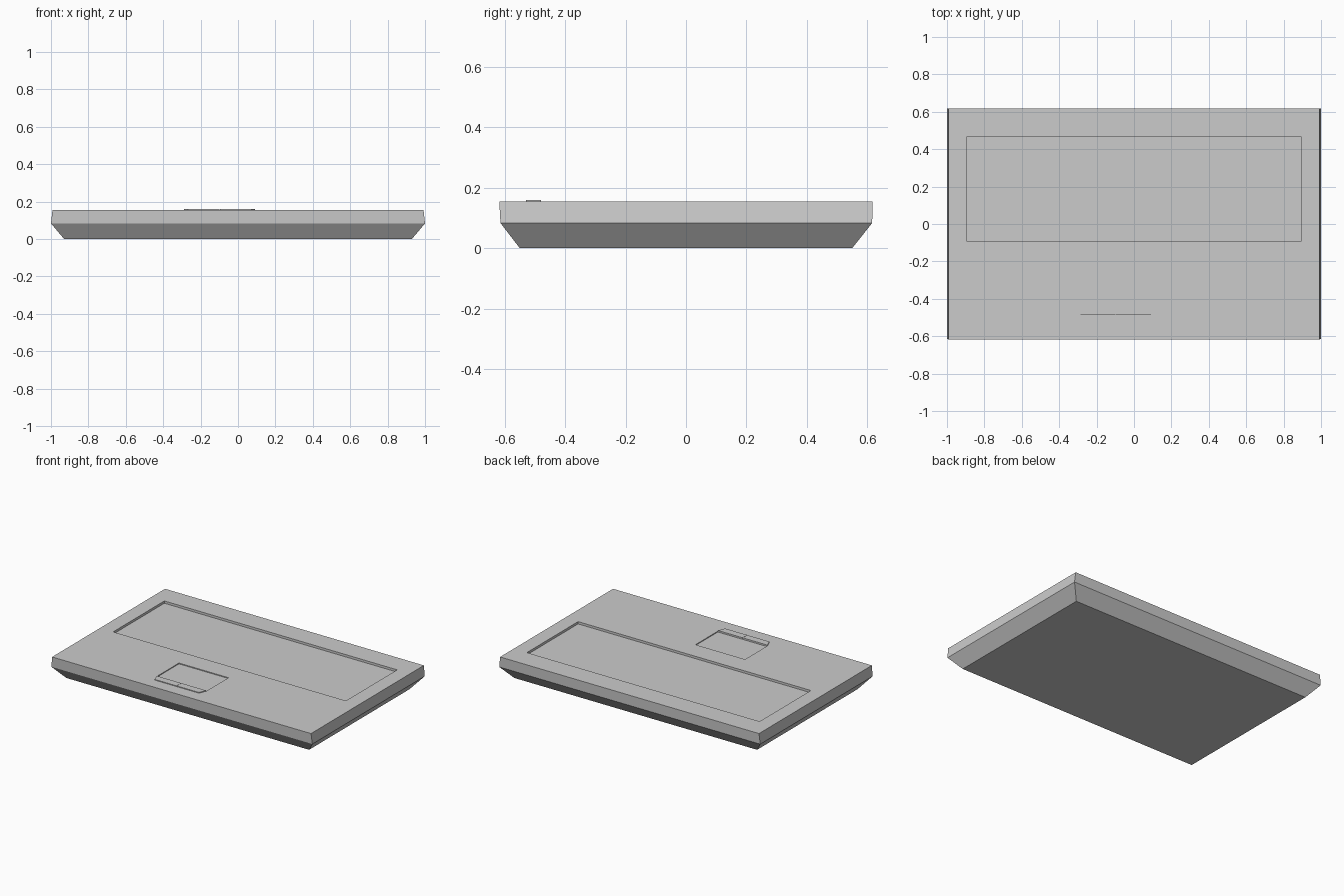
import bpy, bmesh

if "Cube" in bpy.data.objects:
    bpy.data.objects.remove(bpy.data.objects["Cube"])


def loft(name, rings):
    """Closed solid from stacked rings of points, bottom to top."""
    bm = bmesh.new()
    loops = [[bm.verts.new(p) for p in ring] for ring in rings]
    n = len(loops[0])
    for low, high in zip(loops, loops[1:]):
        for i in range(n):
            j = (i + 1) % n
            bm.faces.new((low[i], low[j], high[j], high[i]))
    bm.faces.new(loops[0][::-1])
    bm.faces.new(loops[-1])
    bmesh.ops.recalc_face_normals(bm, faces=bm.faces)
    mesh = bpy.data.meshes.new(name)
    bm.to_mesh(mesh)
    bm.free()
    ob = bpy.data.objects.new(name, mesh)
    bpy.context.collection.objects.link(ob)
    return ob


def rect(x0, x1, y0, y1, z):
    return [(x0, y0, z), (x1, y0, z), (x1, y1, z), (x0, y1, z)]


TOP = 0.155

# Tray-shaped base: narrow bottom, widest at mid height, near-vertical rim
base = loft("base", [
    rect(-0.93, 0.93, -0.55, 0.55, 0),
    rect(-1.0, 1.0, -0.614, 0.616, 0.083),
    rect(-0.992, 0.992, -0.618, 0.618, TOP),
])

# Shallow recesses for the keyboard and the touchpad
recesses = {
    "keyboard_recess": (-0.892, 0.892, -0.093, 0.468, 0.016),
    "touchpad_recess": (-0.288, 0.092, -0.48, -0.235, 0.006),
}
for name, (x0, x1, y0, y1, depth) in recesses.items():
    cutter = loft(name + "_cutter", [rect(x0, x1, y0, y1, TOP - depth),
                                     rect(x0, x1, y0, y1, TOP + 0.1)])
    cutter.hide_render = True
    cutter.hide_set(True)
    cut = base.modifiers.new(name, 'BOOLEAN')
    cut.operation = 'DIFFERENCE'
    cut.solver = 'EXACT'
    cut.object = cutter

# Two mirrored touchpad buttons, tapered towards the front
MID = -0.098
for name, s in (("left_button", -1), ("right_button", 1)):
    outline = [(0.001, -0.53), (0.17, -0.53), (0.19, -0.48), (0.001, -0.48)]
    loft(name, [[(MID + s * x, y, z) for x, y in outline]
                for z in (TOP - 0.008, TOP + 0.005)])
